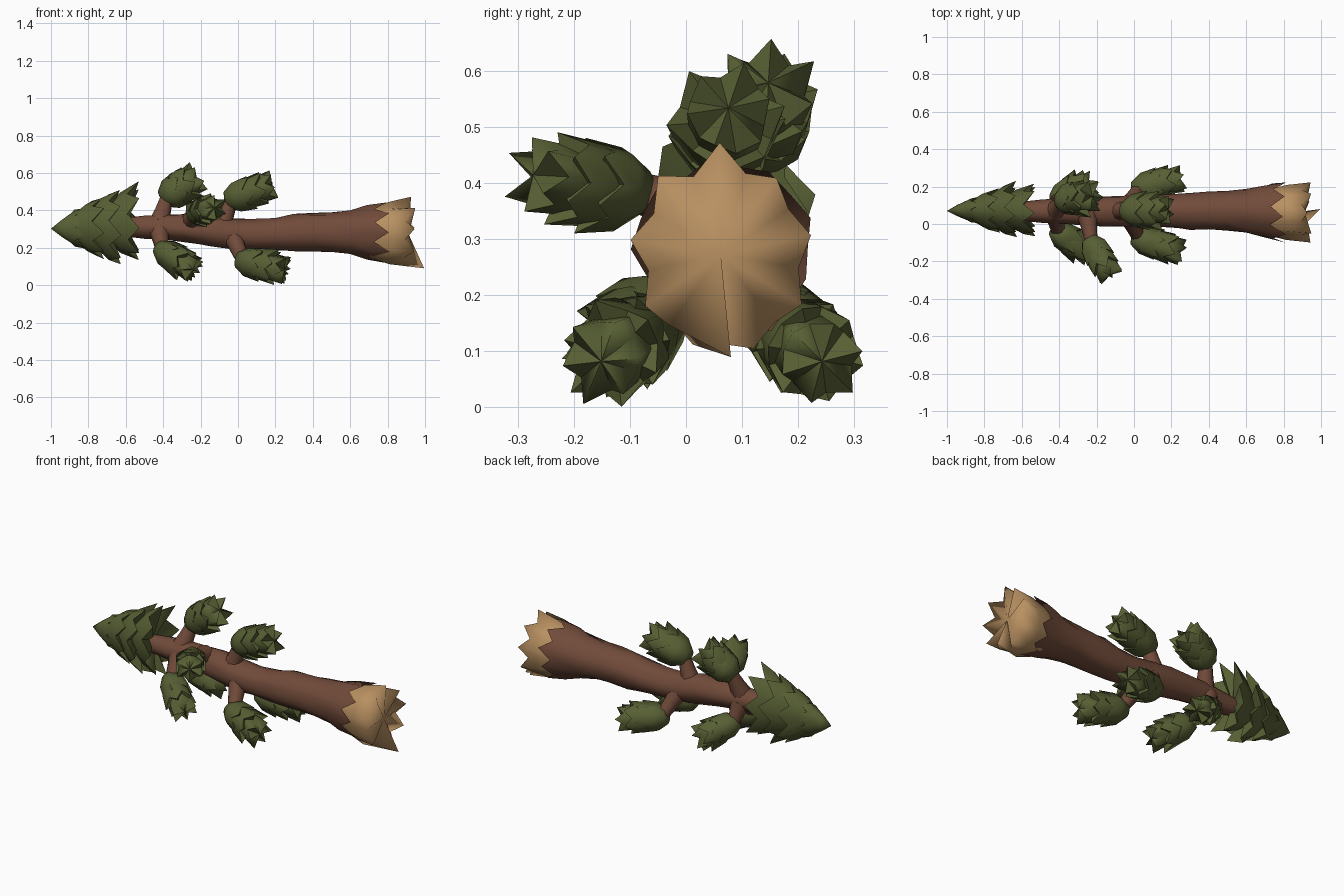
import bpy, bmesh, math, random
from mathutils import Vector

random.seed(4)
cube = bpy.data.objects.get("Cube")
if cube:
    bpy.data.objects.remove(cube)


def material(name, rgb):
    m = bpy.data.materials.new(name)
    m.use_nodes = True
    m.diffuse_color = (*rgb, 1)
    m.node_tree.nodes["Principled BSDF"].inputs["Base Color"].default_value = (*rgb, 1)
    return m


BARK = material("brown bark", (0.165, 0.07, 0.042))
WOOD = material("pale broken wood", (0.48, 0.28, 0.12))
LEAF = material("dark green needles", (0.095, 0.115, 0.034))


def loft(bm, rings, start=None, end=None):
    """Skin rings of points; optional centre points close the ends."""
    loops = [[bm.verts.new(p) for p in ring] for ring in rings]
    n = len(loops[0])
    for a, b in zip(loops, loops[1:]):
        for i in range(n):
            j = (i + 1) % n
            bm.faces.new((a[i], a[j], b[j], b[i]))
    for loop, tip in ((loops[0], start), (loops[-1], end)):
        if tip is not None:
            v = bm.verts.new(tip)
            for i in range(n):
                bm.faces.new((loop[i], loop[(i + 1) % n], v))


def finish(bm, name, mat, angle=50):
    bmesh.ops.recalc_face_normals(bm, faces=bm.faces)
    mesh = bpy.data.meshes.new(name)
    bm.to_mesh(mesh)
    bm.free()
    mesh.materials.append(mat)
    ob = bpy.data.objects.new(name, mesh)
    bpy.context.collection.objects.link(ob)
    bpy.ops.object.select_all(action='DESELECT')
    ob.select_set(True)
    bpy.context.view_layer.objects.active = ob
    bpy.ops.object.shade_smooth_by_angle(angle=math.radians(angle))
    return ob


def spiky_cup(bm, start, end, profile, n, tooth, fold, cap, squash=1.0, jitter=0.14):
    """Pleated cup along start-end whose rim breaks into teeth; cap is where its end centre sits."""
    start, end = Vector(start), Vector(end)
    axis = end - start
    length = axis.length
    turn = axis.to_track_quat('X', 'Z')
    phase = random.random() * math.tau
    wobble = [random.uniform(1 - jitter, 1 + jitter * 0.4) for _ in range(2 * n)]
    rings = []
    for k, (t, r) in enumerate(profile):
        grow = k / (len(profile) - 1)
        ring = []
        for i in range(2 * n):
            side = 1 if i % 2 == 0 else -1
            a = phase + math.pi * i / n
            rad = r * (1 + fold * grow * side) * (1 + (wobble[i] - 1) * grow)
            x = t * length + tooth * side * grow ** 3 * wobble[i]
            ring.append(start + turn @ Vector((x, rad * math.cos(a) * squash, rad * math.sin(a))))
        rings.append(ring)
    loft(bm, rings, start, start + turn @ Vector((cap * length, 0, 0)))


# Trunk: x, centre height, radius
CY = 0.068
stations = [(-0.62, 0.31, 0.05), (-0.5, 0.31, 0.06), (-0.4, 0.31, 0.066), (-0.28, 0.305, 0.075),
            (-0.16, 0.295, 0.082), (-0.04, 0.275, 0.084), (0.08, 0.27, 0.081), (0.2, 0.275, 0.088),
            (0.3, 0.28, 0.098), (0.4, 0.283, 0.1), (0.5, 0.282, 0.105), (0.6, 0.282, 0.117),
            (0.69, 0.282, 0.138), (0.77, 0.282, 0.156)]
SIDES = 18
bm = bmesh.new()
rings = []
for k, (x, z, r) in enumerate(stations):
    last = k == len(stations) - 1
    flare = max(0, (x - 0.45) / 0.32)
    ring = []
    for i in range(SIDES):
        a = math.tau * i / SIDES
        ridge = 1 + 0.045 * flare * (1 if i % 2 else -1) + random.uniform(-0.06, 0.06)
        dx = (0.04 if i % 2 else -0.04) * random.uniform(0.6, 1.1) if last else 0
        ring.append(Vector((x + dx, CY + r * ridge * math.cos(a), z + r * ridge * math.sin(a))))
    rings.append(ring)
loft(bm, rings, Vector((-0.64, CY, 0.31)))
finish(bm, "trunk", BARK)

# Splintered wood at the broken end
bm = bmesh.new()
spiky_cup(bm, (0.64, 0.062, 0.28), (0.918, 0.062, 0.272),
          [(0.05, 0.107), (0.3, 0.139), (0.6, 0.161), (1.0, 0.174)], 9, 0.026, 0.09, 0.98, 0.9, 0.08)
# one long splinter at the bottom, one high at the top
low = min(bm.verts, key=lambda v: v.co.z - v.co.x * 0.2)
low.co = (0.995, 0.08, 0.09)
high = max(bm.verts, key=lambda v: v.co.z)
high.co = (0.925, 0.06, 0.472)
finish(bm, "broken_end", WOOD, 85)

# Tree top: overlapping skirts from the tip backwards: apex x, rim x, radius, height
bm = bmesh.new()
for apex, rim, r, hz in [(-1.0, -0.84, 0.105, 0.302), (-0.95, -0.75, 0.165, 0.31), (-0.88, -0.66, 0.2, 0.318),
                         (-0.8, -0.56, 0.205, 0.325)]:
    spiky_cup(bm, (apex, 0.07, hz), (rim, 0.075, hz + 0.003),
              [(0.35, r * 0.42), (0.7, r * 0.78), (1.0, r)], 8, 0.032, 0.1, 0.8, 0.69)
finish(bm, "tree_top", LEAF, 75)

# Branches: root on trunk, start of needles, end of needles, spray radius
branches = {
    "upper_tip": ((-0.42, 0.07, 0.33), (-0.4, 0.125, 0.46), (-0.235, 0.145, 0.57), 0.098),
    "upper_middle": ((-0.09, 0.07, 0.3), (-0.06, 0.07, 0.455), (0.165, 0.075, 0.528), 0.096),
    "front_middle": ((-0.25, 0.05, 0.34), (-0.24, -0.08, 0.385), (-0.135, -0.258, 0.412), 0.084),
    "front_lower_tip": ((-0.42, 0.05, 0.29), (-0.425, -0.035, 0.2), (-0.255, -0.14, 0.09), 0.084),
    "front_lower_middle": ((-0.03, 0.05, 0.27), (0.0, -0.07, 0.135), (0.23, -0.145, 0.086), 0.09),
    "back_lower_tip": ((-0.42, 0.09, 0.29), (-0.425, 0.13, 0.2), (-0.255, 0.215, 0.095), 0.084),
    "back_lower_middle": ((-0.03, 0.09, 0.27), (0.0, 0.185, 0.135), (0.23, 0.238, 0.086), 0.09),
}
for name, (root, base, tip, r) in branches.items():
    root, base, tip = Vector(root), Vector(base), Vector(tip)
    along = tip - base
    # woody stem
    bm = bmesh.new()
    spiky_cup(bm, root, base + along * 0.12, [(0.0, 0.058), (0.45, 0.044), (1.0, 0.034)], 5, 0, 0, 1, 1, 0.05)
    finish(bm, name + "_stem", BARK)
    # needles: nested cups opening away from the trunk, the last one domed
    bm = bmesh.new()
    for s, e, k, cap in [(-0.06, 0.5, 0.97, 0.95), (0.12, 0.8, 1.0, 0.95), (0.3, 1.03, 0.82, 1.07)]:
        spiky_cup(bm, base + along * s, base + along * e,
                  [(0.08, r * k * 0.5), (0.5, r * k * 0.9), (1.0, r * k)], 6, 0.024, 0.1, cap)
    finish(bm, name + "_needles", LEAF, 75)
